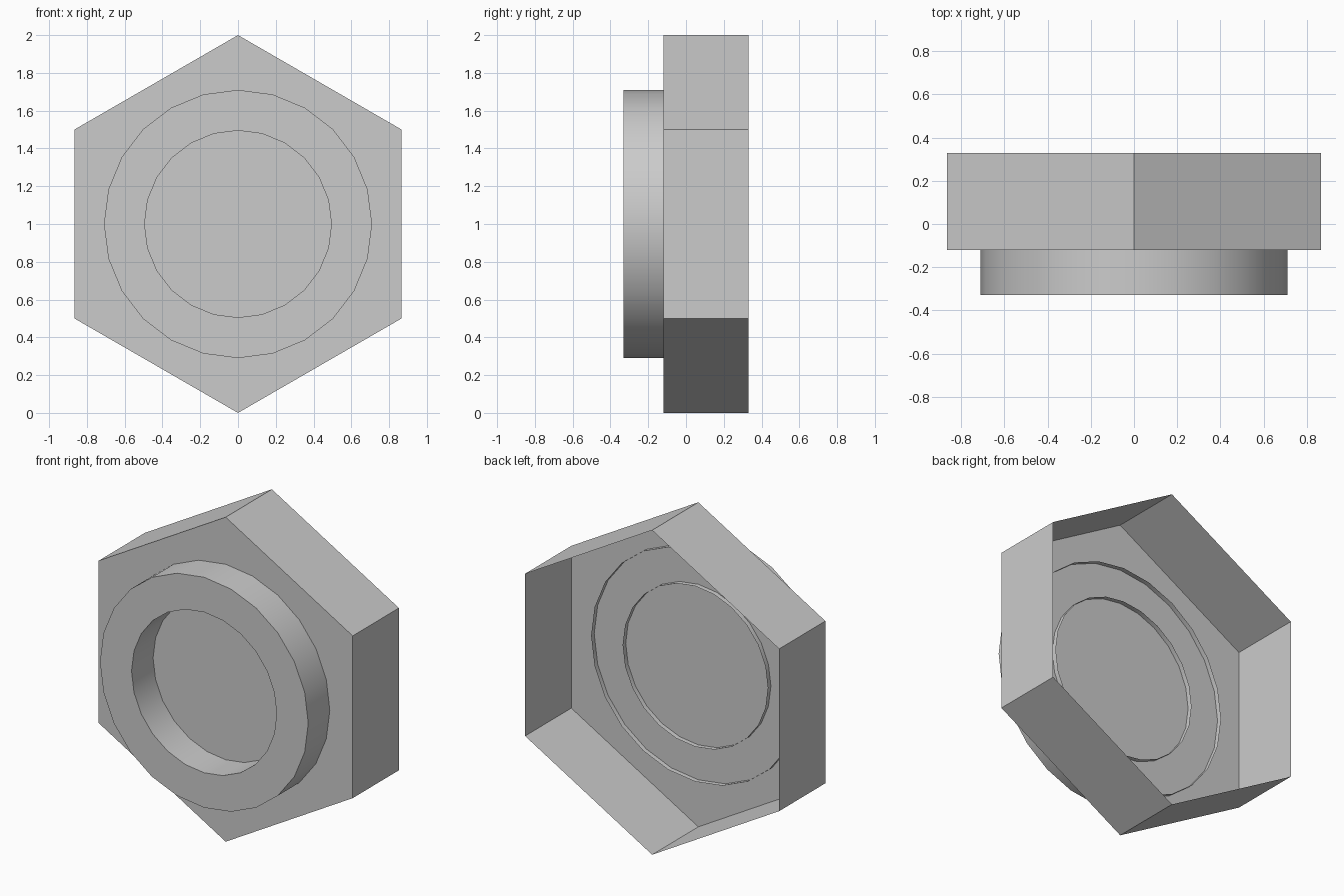
import bpy, bmesh
from math import sin, cos, tau, radians

if "Cube" in bpy.data.objects:
    bpy.data.objects.remove(bpy.data.objects["Cube"])

def loop(bm, sides, radius, y):
    # vertex ring facing the y axis, centred at z = 1, first vertex at the top
    return [bm.verts.new((radius * sin(tau * i / sides), y, 1 + radius * cos(tau * i / sides)))
            for i in range(sides)]

def bridge(bm, a, b):
    n = len(a)
    for i in range(n):
        j = (i + 1) % n
        bm.faces.new((a[i], a[j], b[j], b[i]))

def finish(bm, name):
    mesh = bpy.data.meshes.new(name)
    bm.to_mesh(mesh)
    bm.free()
    obj = bpy.data.objects.new(name, mesh)
    bpy.context.collection.objects.link(obj)
    return obj

# Hexagonal cup: closed at the front, open at the back
bm = bmesh.new()
front = loop(bm, 6, 1.0, -0.12)
back = loop(bm, 6, 1.0, 0.33)
bm.faces.new(front)
bridge(bm, back, front)
bmesh.ops.recalc_face_normals(bm, faces=bm.faces[:])
if front[0].link_faces[0].normal.y > 0:
    bmesh.ops.reverse_faces(bm, faces=bm.faces[:])
finish(bm, "hex_body")

# Round collar: outer wall, front rim, inner wall; its open back pokes through the plate
bm = bmesh.new()
SIDES = 24
profile = [(0.71, -0.09), (0.71, -0.33), (0.495, -0.33), (0.495, -0.09)]
rings = [loop(bm, SIDES, r, y) for r, y in profile]
for a, b in zip(rings, rings[1:]):
    bridge(bm, a, b)
bm.normal_update()
rim = max(bm.faces, key=lambda f: abs(f.normal.y))
if rim.normal.y > 0:
    bmesh.ops.reverse_faces(bm, faces=bm.faces[:])
collar = finish(bm, "collar")
bpy.context.view_layer.objects.active = collar
collar.select_set(True)
bpy.ops.object.shade_smooth_by_angle(angle=radians(30))
